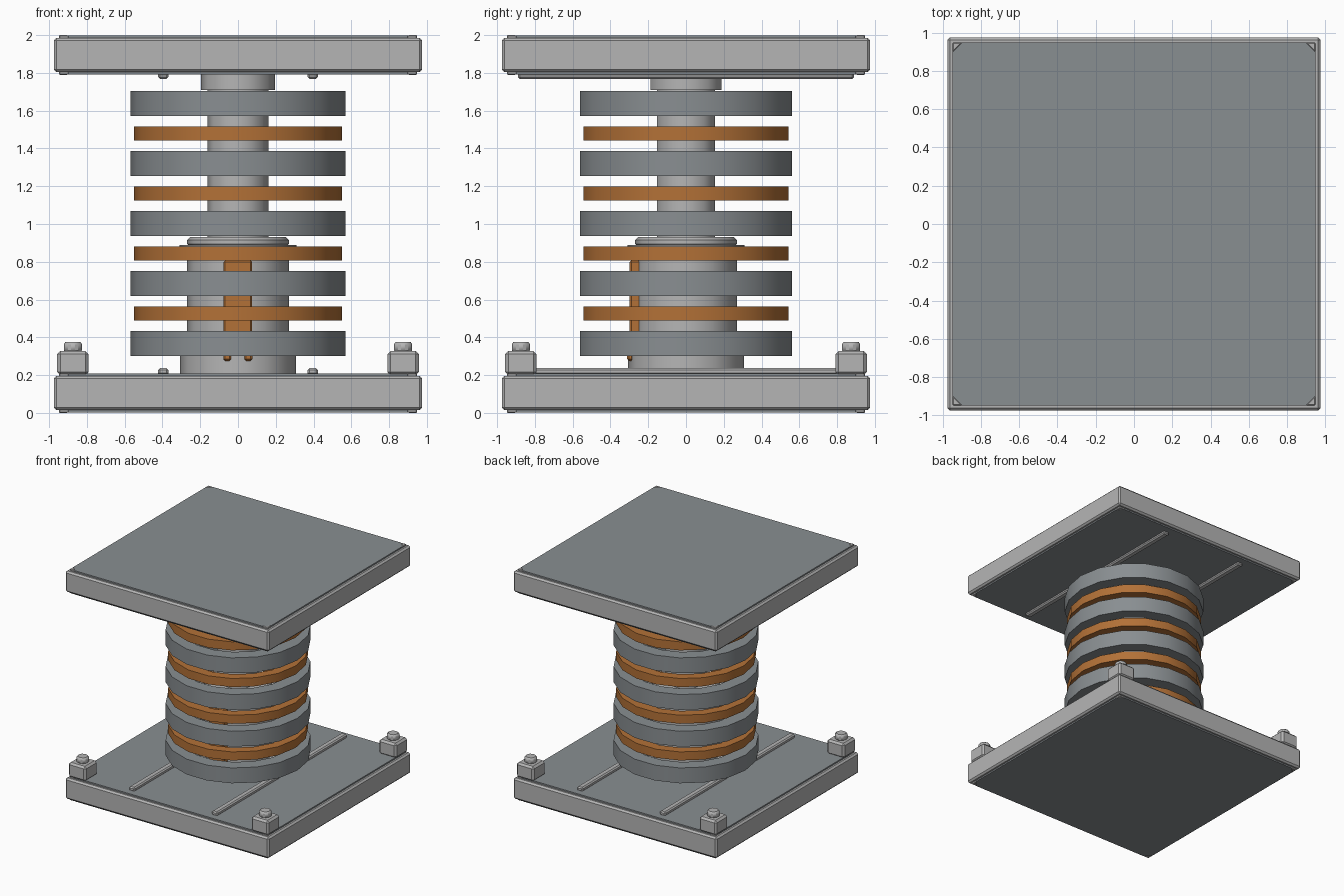
import bpy, bmesh, math

if "Cube" in bpy.data.objects:
    bpy.data.objects.remove(bpy.data.objects["Cube"])


def material(name, rgb):
    m = bpy.data.materials.new(name)
    m.diffuse_color = (*rgb, 1)
    m.use_nodes = True
    m.node_tree.nodes["Principled BSDF"].inputs["Base Color"].default_value = m.diffuse_color
    return m


LIGHT = material("light_steel", (0.46, 0.46, 0.46))
DARK = material("blue_grey_steel", (0.25, 0.272, 0.285))
ORANGE = material("burnt_orange", (0.45, 0.165, 0.038))


def finish(name, bm, mat, bevel=0.0, smooth=False):
    bmesh.ops.recalc_face_normals(bm, faces=bm.faces)
    mesh = bpy.data.meshes.new(name)
    bm.to_mesh(mesh)
    bm.free()
    mesh.materials.append(mat)
    ob = bpy.data.objects.new(name, mesh)
    bpy.context.collection.objects.link(ob)
    if bevel:
        mod = ob.modifiers.new("bevel", 'BEVEL')
        mod.width = bevel
        mod.segments = 1
        mod.limit_method = 'ANGLE'
        mod.angle_limit = math.radians(40)
    if smooth:
        bpy.ops.object.select_all(action='DESELECT')
        ob.select_set(True)
        bpy.context.view_layer.objects.active = ob
        bpy.ops.object.shade_smooth_by_angle(angle=math.radians(40))
    return ob


def prism(name, outline, z0, z1, mat, bevel=0.0, smooth=False):
    """Extrude a flat outline from z0 to z1."""
    bm = bmesh.new()
    face = bm.faces.new([bm.verts.new((x, y, z0)) for x, y in outline])
    res = bmesh.ops.extrude_face_region(bm, geom=[face])
    for v in res["geom"]:
        if isinstance(v, bmesh.types.BMVert):
            v.co.z = z1
    return finish(name, bm, mat, bevel, smooth)


def box(name, x0, x1, y0, y1, z0, z1, mat, bevel=0.0):
    return prism(name, [(x0, y0), (x1, y0), (x1, y1), (x0, y1)], z0, z1, mat, bevel)


def circle(r, n, cx=0.0, cy=0.0):
    return [(cx + r * math.cos(2 * math.pi * i / n),
             cy + r * math.sin(2 * math.pi * i / n)) for i in range(n)]


def cylinder(name, r, n, z0, z1, mat, bevel=0.0, cx=0.0, cy=0.0):
    return prism(name, circle(r, n, cx, cy), z0, z1, mat, bevel, True)


def ring(name, r_in, r_out, n, zc, h, mat):
    """Flat band with a square cross-section."""
    bm = bmesh.new()
    profile = [(r_in, zc - h / 2), (r_out, zc - h / 2),
               (r_out, zc + h / 2), (r_in, zc + h / 2)]
    loops = [[bm.verts.new((x, y, z)) for x, y in circle(r, n)] for r, z in profile]
    for k in range(4):
        a, b = loops[k], loops[(k + 1) % 4]
        for i in range(n):
            j = (i + 1) % n
            bm.faces.new((a[i], a[j], b[j], b[i]))
    return finish(name, bm, mat, 0, True)


# Base and top plates: framed slab, dark panel with clipped corners, corner caps
H, P, C = 0.975, 0.947, 0.05
for label, z in (("base", 0.0), ("top", 1.79)):
    box(label + "_frame", -H, H, -H, H, z + 0.014, z + 0.196, LIGHT, 0.014)
    panel = []
    for sx, sy in ((1, 1), (-1, 1), (-1, -1), (1, -1)):
        pair = [(sx * P, sy * (P - C)), (sx * (P - C), sy * P)]
        panel += pair if sx * sy > 0 else pair[::-1]
        cap = [(sx * P, sy * P), (sx * P, sy * (P - C)), (sx * (P - C), sy * P)]
        prism(label + "_corner_cap", cap, z, z + 0.21, LIGHT, 0.004)
    prism(label + "_panel", panel, z + 0.002, z + 0.208, DARK)

# Slide rails on the inner faces of both plates
for x in (-0.396, 0.396):
    box("base_rail", x - 0.027, x + 0.027, -0.89, 0.89, 0.20, 0.237, LIGHT, 0.01)
    box("top_rail", x - 0.027, x + 0.027, -0.89, 0.89, 1.768, 1.80, LIGHT, 0.01)

# Corner mounting blocks with bolts
for x in (-0.874, 0.874):
    for y in (-0.874, 0.874):
        box("mount_block", x - 0.083, x + 0.083, y - 0.083, y + 0.083,
            0.20, 0.327, LIGHT, 0.016)
        cylinder("mount_bolt", 0.053, 8, 0.32, 0.375, LIGHT, 0.012, x, y)

# Central damper: foot, housing, flange, cap, rod and upper collar
cylinder("damper_foot", 0.306, 12, 0.20, 0.30, LIGHT)
cylinder("damper_housing", 0.269, 12, 0.29, 0.89, LIGHT)
cylinder("damper_flange", 0.31, 12, 0.83, 0.888, LIGHT)
cylinder("damper_cap", 0.269, 12, 0.88, 0.93, LIGHT, 0.014)
cylinder("damper_rod", 0.161, 10, 0.90, 1.80, LIGHT)
cylinder("upper_collar", 0.197, 10, 1.71, 1.80, LIGHT)

# Front indicator strip with two feet
box("indicator_strip", -0.077, 0.075, -0.298, -0.24, 0.30, 0.807, ORANGE, 0.009)
for x in (-0.057, 0.055):
    box("indicator_foot", x - 0.021, x + 0.021, -0.312, -0.28, 0.276, 0.32, ORANGE, 0.009)

# Stacked spring bands, alternating steel and orange
for i in range(5):
    ring("steel_band", 0.46, 0.57, 18, 0.368 + 0.3175 * i, 0.133, DARK)
    if i < 4:
        ring("orange_band", 0.47, 0.55, 18, 0.527 + 0.3175 * i, 0.074, ORANGE)
